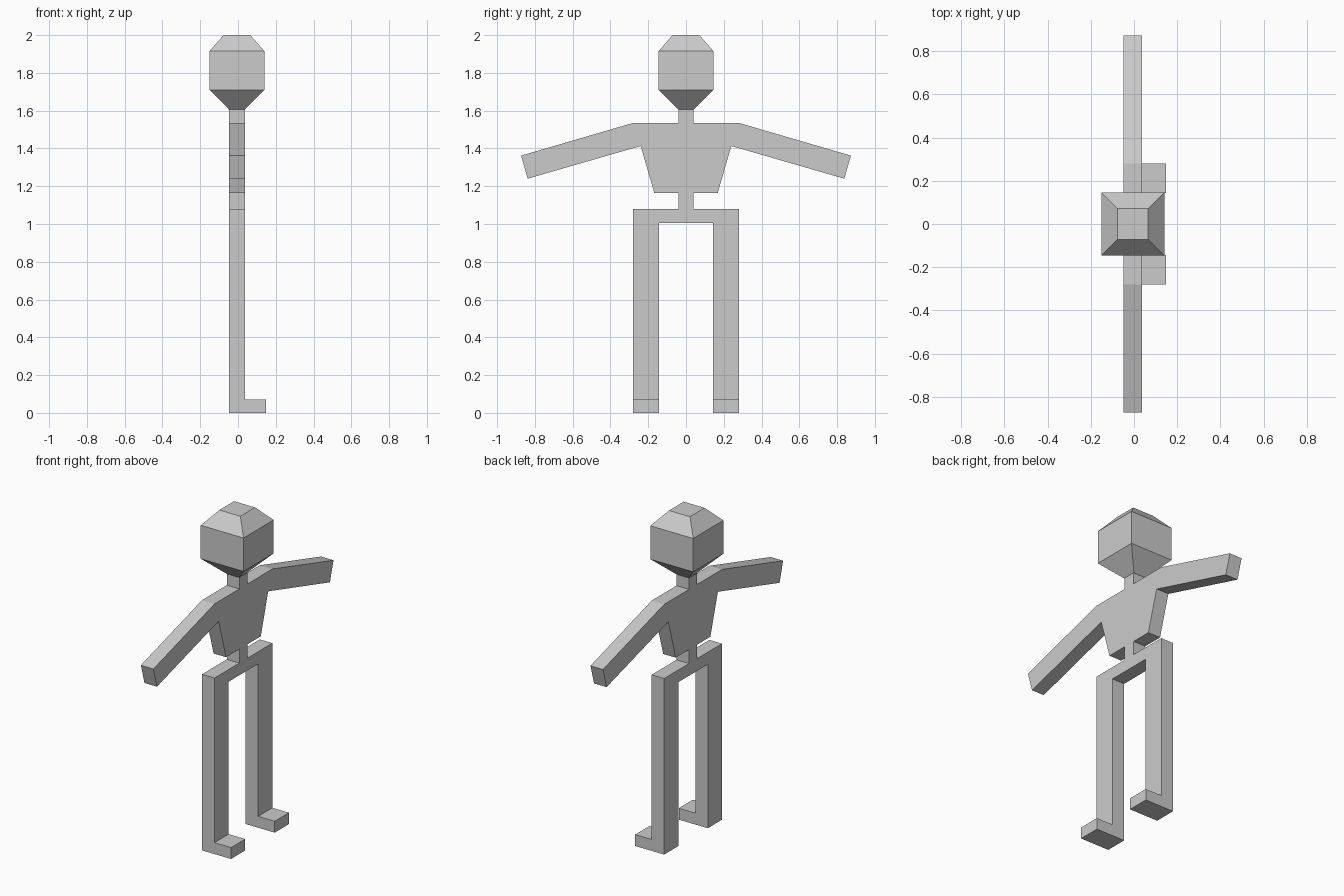
import bpy, bmesh

if "Cube" in bpy.data.objects:
    bpy.data.objects.remove(bpy.data.objects["Cube"])

BACK, FRONT = -0.048, 0.037     # body thickness along x
TOE_X, TOE_Z = 0.149, 0.07


def finish(bm, name):
    bmesh.ops.recalc_face_normals(bm, faces=bm.faces)
    mesh = bpy.data.meshes.new(name)
    bm.to_mesh(mesh)
    bm.free()
    obj = bpy.data.objects.new(name, mesh)
    bpy.context.collection.objects.link(obj)
    return obj


# Body: half silhouette (y, z) from neck to crotch, mirrored and extruded
half = [(0.04, 1.605), (0.04, 1.535), (0.28, 1.535), (0.873, 1.362),
        (0.838, 1.24), (0.24, 1.413), (0.168, 1.165), (0.04, 1.165),
        (0.04, 1.08), (0.28, 1.08), (0.28, 0), (0.143, 0), (0.143, 1.005)]
outline = half + [(-y, z) for y, z in reversed(half)]
bm = bmesh.new()
rings = [[bm.verts.new((x, y, z)) for y, z in outline] for x in (BACK, FRONT)]
bm.faces.new(rings[0])
bm.faces.new(rings[1])
n = len(outline)
for i in range(n - 1):          # neck top stays open under the head
    j = i + 1
    bm.faces.new((rings[0][i], rings[0][j], rings[1][j], rings[1][i]))
bmesh.ops.recalc_face_normals(bm, faces=bm.faces)

# Feet: split the legs at toe height and pull the lower front faces out
bmesh.ops.bisect_plane(bm, geom=bm.verts[:] + bm.edges[:] + bm.faces[:],
                       plane_co=(0, 0, TOE_Z), plane_no=(0, 0, 1))
toes = [f for f in bm.faces
        if all(abs(v.co.x - FRONT) < 1e-4 and v.co.z < TOE_Z + 1e-4 for v in f.verts)]
new = bmesh.ops.extrude_discrete_faces(bm, faces=toes)["faces"]
for f in new:
    for v in f.verts:
        v.co.x = TOE_X
finish(bm, "body")

# Head: stacked square rings (half size, z), open at the neck
bm = bmesh.new()
cx = -0.0055
levels = [(0.041, 1.605), (0.1455, 1.71), (0.1455, 1.915), (0.071, 2.0)]
rings = [[bm.verts.new((cx + sx * r, sy * r, z))
          for sx, sy in ((-1, -1), (1, -1), (1, 1), (-1, 1))] for r, z in levels]
for a, b in zip(rings, rings[1:]):
    for i in range(4):
        j = (i + 1) % 4
        bm.faces.new((a[i], a[j], b[j], b[i]))
bm.faces.new(rings[-1])
finish(bm, "head")
